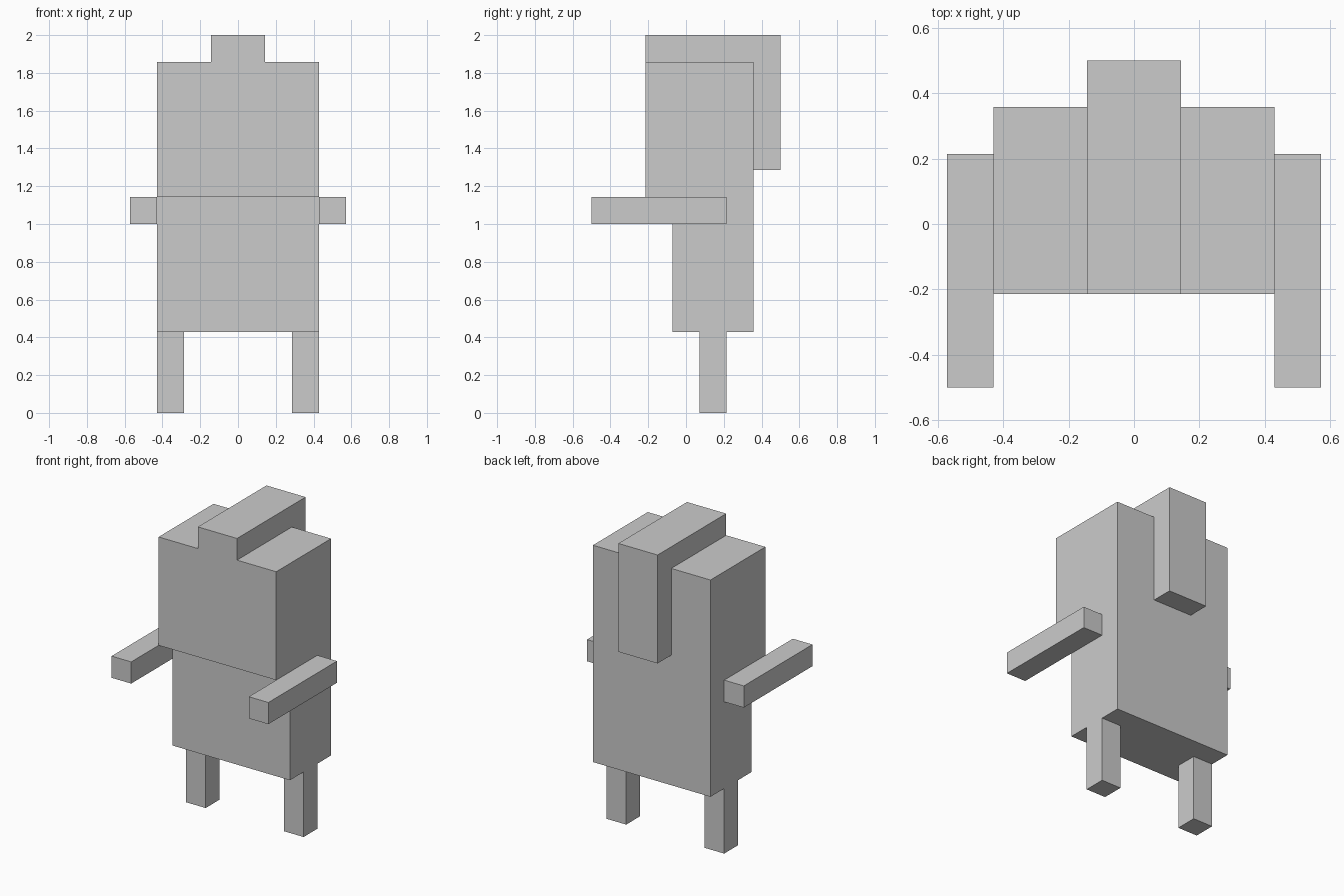
import bpy
import bmesh

U = 1 / 7  # the whole figure sits on a regular block grid

if "Cube" in bpy.data.objects:
    bpy.data.objects.remove(bpy.data.objects["Cube"], do_unlink=True)

grey = bpy.data.materials.new("light grey")
grey.use_nodes = True
grey.diffuse_color = (0.6, 0.6, 0.6, 1)
grey.node_tree.nodes["Principled BSDF"].inputs["Base Color"].default_value = grey.diffuse_color


def prism(name, x_range, profile):
    """Extrude a (y, z) profile, given in blocks, across an x range."""
    x0, x1 = x_range
    bm = bmesh.new()
    face = bm.faces.new([bm.verts.new((x0 * U, y * U, z * U)) for y, z in profile])
    side = bmesh.ops.extrude_face_region(bm, geom=[face])
    verts = [g for g in side["geom"] if isinstance(g, bmesh.types.BMVert)]
    bmesh.ops.translate(bm, verts=verts, vec=((x1 - x0) * U, 0, 0))
    bmesh.ops.recalc_face_normals(bm, faces=bm.faces)
    mesh = bpy.data.meshes.new(name)
    bm.to_mesh(mesh)
    bm.free()
    mesh.materials.append(grey)
    obj = bpy.data.objects.new(name, mesh)
    bpy.context.collection.objects.link(obj)
    return obj


def box(name, x, y, z):
    return prism(name, x, [(y[0], z[0]), (y[1], z[0]), (y[1], z[1]), (y[0], z[1])])


# Body, with the deeper head overhanging it at the front
box("body", (-3, 3), (-0.5, 2.5), (3, 8))
box("head", (-3, 3), (-1.5, 2.5), (8, 13))

# Crest running over the head and down its back
prism("crest", (-1, 1), [(-1.5, 13), (2.5, 13), (2.5, 9), (3.5, 9), (3.5, 14), (-1.5, 14)])

# Arms reaching forward, and legs
for side, s in (("left", 1), ("right", -1)):
    box(side + "_arm", sorted((3 * s, 4 * s)), (-3.5, 1.5), (7, 8))
    box(side + "_leg", sorted((2 * s, 3 * s)), (0.5, 1.5), (0, 3))
